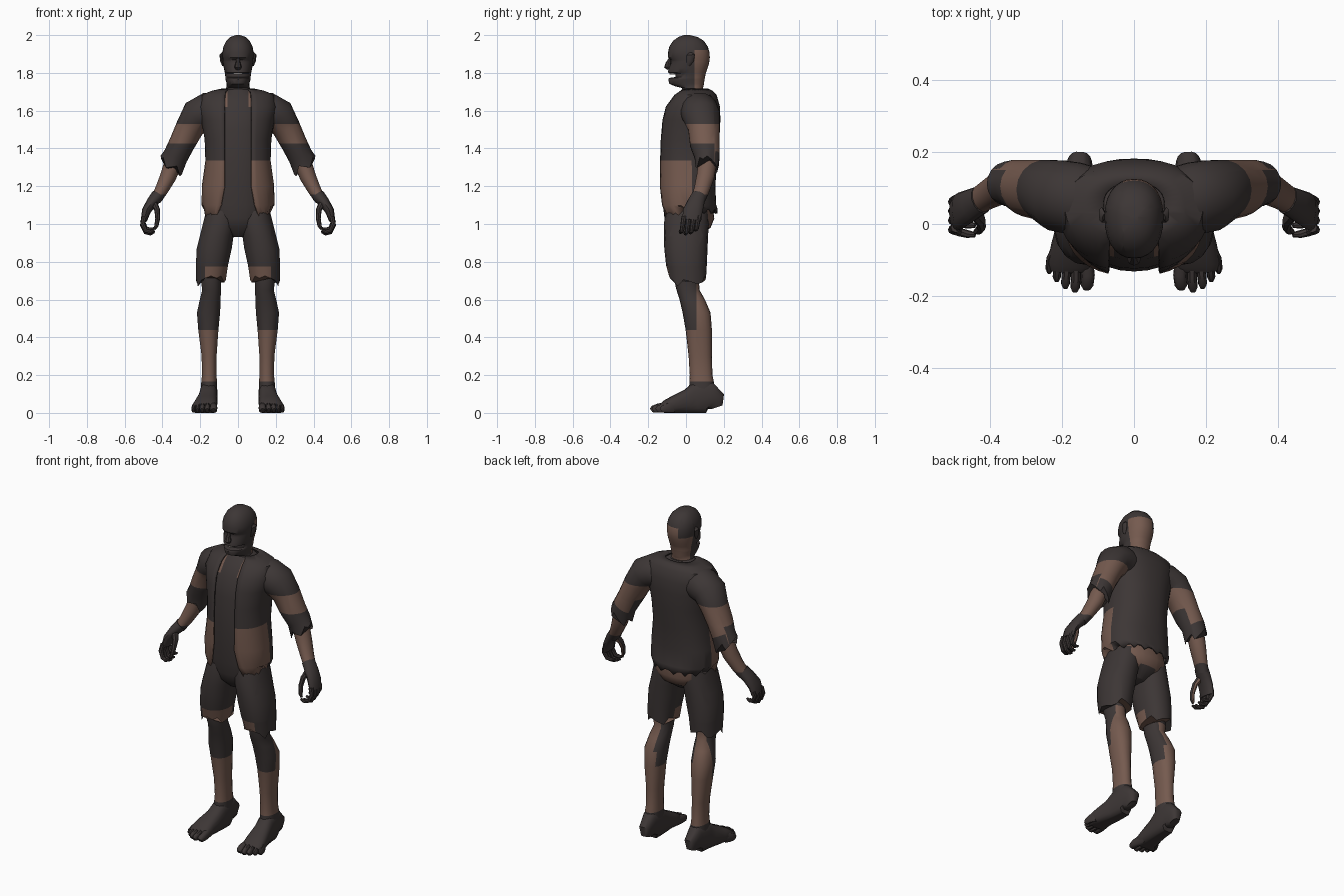
import bpy, bmesh, math
from mathutils import Vector


def material(name, rgb):
    m = bpy.data.materials.new(name)
    m.diffuse_color = (*rgb, 1)
    return m


MATS = [material("charred_dark", (0.046, 0.037, 0.036)),
        material("bare_brown", (0.178, 0.103, 0.078)),
        material("pale_bone", (0.42, 0.37, 0.33))]


def spow(v, p):
    return math.copysign(abs(v) ** p, v)


def flat(z, yf, yb, rx, x0=0, n=20, p=0.9, gap=0, yc=None):
    """Horizontal ring, starting at the front; gap leaves the front open."""
    yc = (yf + yb) / 2 if yc is None else yc
    a0 = math.asin((gap / rx) ** (1 / p)) if gap else 0
    pts = []
    for i in range(n + (1 if gap else 0)):
        a = a0 + (2 * math.pi - 2 * a0) * i / n
        c = spow(math.cos(a), p)
        y = yc - c * ((yc - yf) if c > 0 else (yb - yc))
        pts.append(Vector((x0 + rx * spow(math.sin(a), p), y, z)))
    return pts


def path(stations, ref=(0, 1, 0), n=12, p=1.0):
    """Rings across a path; each station is (x, y, z, r_across, r_ref)."""
    cs = [Vector(s[:3]) for s in stations]
    rings = []
    for i, s in enumerate(stations):
        t = (cs[min(i + 1, len(cs) - 1)] - cs[max(i - 1, 0)]).normalized()
        u = t.cross(Vector(ref)).normalized()
        v = u.cross(t)
        rings.append([cs[i] + u * s[3] * spow(math.cos(a), p) + v * s[4] * spow(math.sin(a), p)
                      for a in (2 * math.pi * k / n for k in range(n))])
    return rings


def skin(name, rings, rule=None, cuts=(), closed=True, mirror=False, solid=0, angle=40):
    """Loft rings, slice at colour borders, colour faces by rule(centre, normal)."""
    bm = bmesh.new()
    vs = [[bm.verts.new(p) for p in r] for r in rings]
    n = len(rings[0])
    for a, b in zip(vs, vs[1:]):
        for i in range(n if closed else n - 1):
            j = (i + 1) % n
            bm.faces.new((a[i], a[j], b[j], b[i]))
    if closed:
        bm.faces.new(vs[0])
        bm.faces.new(vs[-1])
    for axis, d in cuts:
        no = Vector((axis == "x", axis == "y", axis == "z"))
        bmesh.ops.bisect_plane(bm, geom=bm.verts[:] + bm.edges[:] + bm.faces[:],
                               plane_co=no * d, plane_no=no)
    bmesh.ops.recalc_face_normals(bm, faces=bm.faces[:])
    for f in bm.faces:
        f.material_index = int(rule(f.calc_center_median(), f.normal)) if rule else 0
    me = bpy.data.meshes.new(name)
    bm.to_mesh(me)
    bm.free()
    for m in MATS:
        me.materials.append(m)
    ob = bpy.data.objects.new(name, me)
    bpy.context.collection.objects.link(ob)
    bpy.ops.object.select_all(action="DESELECT")
    ob.select_set(True)
    bpy.context.view_layer.objects.active = ob
    bpy.ops.object.shade_smooth_by_angle(angle=math.radians(angle))
    if solid:
        md = ob.modifiers.new("thickness", "SOLIDIFY")
        md.thickness, md.offset = solid, 0
    if mirror:
        ob.modifiers.new("mirror", "MIRROR")
    return ob


def jag(ring, amount):
    """Torn hem: alternate points hang lower."""
    for i, p in enumerate(ring):
        p.z -= amount * ((i * 5) % 4) / 3


# Head and neck (z, front y, back y, half width)
head = [(1.62, -.02, .11, .07), (1.69, -.025, .095, .067), (1.72, -.02, .09, .063),
        (1.728, -.055, .092, .06), (1.742, -.088, .095, .06), (1.765, -.094, .098, .066),
        (1.773, -.09, .1, .067), (1.778, -.055, .101, .067), (1.796, -.055, .104, .069),
        (1.801, -.096, .106, .07), (1.825, -.092, .114, .075), (1.85, -.08, .122, .079),
        (1.868, -.08, .125, .08), (1.882, -.096, .126, .082), (1.91, -.095, .124, .082),
        (1.94, -.088, .115, .077), (1.97, -.068, .094, .062), (1.99, -.04, .062, .04),
        (2.0, -.01, .02, .012)]
skin("head", [flat(z, f, b, r, n=28, yc=.02) for z, f, b, r in head],
     lambda c, n: c.y > .045 and 1.70 < c.z < (1.92 if c.x > -.03 else 1.86),
     [("y", .045), ("x", -.03), ("z", 1.92), ("z", 1.86)])
skin("nose", path([(0, -.085, 1.875, .009, .008), (0, -.094, 1.85, .013, .014),
                   (0, -.096, 1.832, .02, .02), (0, -.09, 1.82, .014, .01)], n=8))
skin("ear", path([(.083, .02, 1.905, .005, .01), (.09, .026, 1.895, .008, .022),
                  (.087, .022, 1.865, .008, .019), (.08, .012, 1.838, .004, .008)], n=8), mirror=True)
skin("teeth", [flat(z, -.087, -.05, .026, n=10) for z in (1.791, 1.801)], lambda c, n: 2)

# Torso and pelvis beneath the jacket
body = [(1.715, -.02, .1, .068), (1.68, -.055, .13, .12), (1.62, -.098, .15, .16),
        (1.5, -.124, .16, .155), (1.33, -.132, .14, .15), (1.2, -.13, .13, .165),
        (1.1, -.122, .14, .168), (1.03, -.114, .15, .168), (.98, -.10, .13, .13), (.93, -.05, .06, .04)]
skin("torso", [flat(z, f, b, r, n=28) for z, f, b, r in body],
     lambda c, n: (.96 < c.z < 1.08 and c.y > .06) or
     (1.62 < c.z < 1.7 and .055 < abs(c.x) < .09 and c.y < 0),
     [("y", .06), ("x", .055), ("x", -.055)])

# Open jacket with torn tails (z, front y, back y, half width, half opening)
jacket = [(1.712, -.01, .115, .085, .05), (1.70, -.035, .14, .14, .065), (1.68, -.062, .158, .188, .068),
          (1.62, -.107, .175, .203, .07), (1.55, -.126, .177, .19, .07), (1.45, -.137, .172, .172, .07),
          (1.335, -.141, .16, .168, .07), (1.2, -.14, .15, .187, .07), (1.1, -.133, .155, .188, .088),
          (1.03, -.122, .163, .165, .125)]
rings = [flat(z, f, b, r, n=34, p=.85, gap=g) for z, f, b, r, g in jacket]
for i, p in enumerate(rings[-1]):
    p.z = (1.0 if p.y < 0 else 1.065) - .02 * (i % 3 == 0) + .01
skin("jacket", rings, lambda c, n: c.z < 1.335 and c.y < .03, [("y", .03)], closed=False, solid=.01)

# Sleeves, forearms
sleeve = path([(.10, .065, 1.60, .085, .09), (.16, .07, 1.60, .097, .102), (.215, .08, 1.575, .09, .10),
               (.255, .095, 1.51, .075, .085), (.30, .1, 1.42, .068, .079), (.33, .112, 1.36, .066, .068),
               (.352, .112, 1.325, .068, .062)], n=18)
jag(sleeve[-1], .045)
skin("sleeve", sleeve, lambda c, n: 1.425 < c.z < 1.53 or (c.y > .15 and 1.35 < c.z < 1.5),
     [("z", 1.53), ("z", 1.425), ("y", .15)], mirror=True)
skin("forearm", path([(.32, .115, 1.38, .05, .052), (.345, .113, 1.32, .047, .05), (.37, .103, 1.25, .043, .048),
                      (.405, .083, 1.18, .035, .042), (.435, .065, 1.13, .03, .038)], n=14),
     lambda c, n: c.z > 1.155, [("z", 1.155)], mirror=True)

# Hands with hooked fingers and thumb
skin("palm", path([(.425, .068, 1.15, .035, .04), (.455, .052, 1.115, .03, .046),
                   (.485, .036, 1.07, .024, .052), (.498, .03, 1.02, .017, .05)], n=12), mirror=True)
for k in range(4):
    y, low = .068 - .026 * k, (.02, .006, 0, .008)[k]
    skin("finger_%d" % k, path([(.496, y, 1.04, .014, .014), (.505, y - .006, .992 + low, .013, .013),
                                (.488, y - .012, .956 + low, .012, .012), (.463, y - .018, .95 + low, .011, .011),
                                (.442, y - .02, .958 + low, .006, .007)], n=8), mirror=True)
skin("thumb", path([(.45, .04, 1.12, .02, .024), (.428, .012, 1.075, .015, .018), (.425, -.008, 1.03, .013, .014),
                    (.432, -.018, .99, .011, .012), (.442, -.022, .972, .006, .006)], n=8),
     lambda c, n: n.y > .4, mirror=True)

# Torn shorts (z, front y, back y, half width, centre x)
shorts = [(1.07, -.105, .12, .085, .085), (1.02, -.115, .122, .09, .092), (.94, -.117, .117, .09, .112),
          (.87, -.115, .114, .094, .126), (.78, -.105, .11, .086, .138), (.725, -.09, .106, .079, .143)]
rings = [flat(z, f, b, r, x, n=18) for z, f, b, r, x in shorts]
jag(rings[-1], .035)
for p in rings[-1]:
    if p.x > .2:
        p.z -= .02
skin("shorts_leg", rings, lambda c, n: c.z < .775 and c.y < .02 and c.x < .175,
     [("z", .775), ("x", .175)], mirror=True)

# Legs
leg = [(.82, -.07, .08, .06, .14), (.70, -.062, .068, .054, .143), (.65, -.05, .072, .05, .14),
       (.60, -.034, .10, .056, .147), (.53, -.018, .13, .062, .156), (.44, -.002, .137, .054, .157),
       (.30, .014, .137, .04, .153), (.20, .02, .14, .039, .152), (.165, .018, .147, .042, .153),
       (.10, .015, .15, .044, .154)]
skin("leg", [flat(z, f, b, r, x, n=18) for z, f, b, r, x in leg],
     lambda c, n: .165 < c.z < .44 or (.44 < c.z < .70 and c.y > .055 and c.x > .125),
     [("y", .055)], mirror=True)

# Feet (y, centre x, half width, height), sliced from heel to ball
foot = [(.165, .152, .022, .06), (.155, .152, .036, .12), (.12, .153, .045, .17), (.05, .156, .048, .16),
        (.01, .16, .051, .125), (-.06, .17, .06, .092), (-.11, .177, .063, .065), (-.125, .177, .058, .05)]
skin("foot", path([(x, y, h / 2, r, h / 2) for y, x, r, h in foot], ref=(0, 0, 1), n=18, p=.75),
     mirror=True)
for p in bpy.data.objects["foot"].data.vertices:
    p.co.z = max(p.co.z, 0) if p.co.z > .012 else 0

# Toes, fanned outward
for k, (x, tip, r) in enumerate([(.128, -.178, .019), (.161, -.184, .014), (.188, -.174, .013),
                                 (.212, -.155, .012), (.233, -.132, .011)]):
    bx = .17 + (x - .17) * .8
    skin("toe_%d" % k, path([(bx, -.07, .032, r, .032), (x, tip + .035, .025, r, .025),
                             (x + .003, tip + .008, .019, r * .95, .019), (x + .003, tip, .013, r * .6, .012)],
                            ref=(0, 0, 1), n=10, p=.75), mirror=True)
